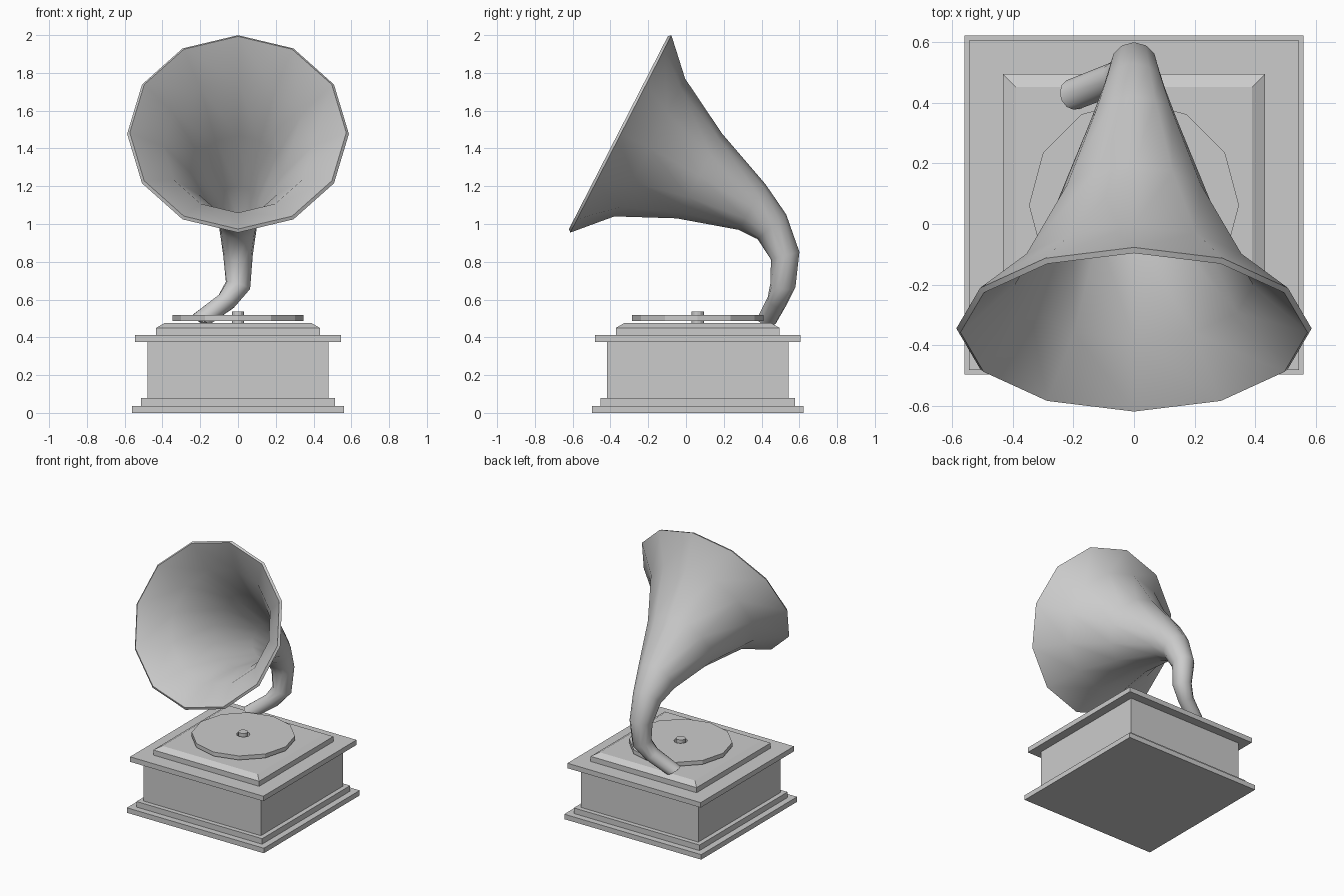
import bpy, bmesh
from math import cos, sin, tau
from mathutils import Vector

if "Cube" in bpy.data.objects:
    bpy.data.objects.remove(bpy.data.objects["Cube"])

CY = 0.062   # cabinet centre in y
SIDES = 12


def make_object(name, bm):
    mesh = bpy.data.meshes.new(name)
    bm.to_mesh(mesh)
    bm.free()
    ob = bpy.data.objects.new(name, mesh)
    bpy.context.collection.objects.link(ob)
    return ob


def skin(bm, rings, closed=False):
    """Bridge consecutive vertex rings with quads."""
    pairs = list(zip(rings, rings[1:]))
    if closed:
        pairs.append((rings[-1], rings[0]))
    for a, b in pairs:
        n = len(a)
        for j in range(n):
            k = (j + 1) % n
            bm.faces.new((a[j], a[k], b[k], b[j]))


def square_plate(name, profile):
    """Square block from (half width, z) steps."""
    bm = bmesh.new()
    rings = [[bm.verts.new((sx * h, CY + sy * h, z))
              for sx, sy in ((-1, -1), (1, -1), (1, 1), (-1, 1))]
             for h, z in profile]
    skin(bm, rings)
    bm.faces.new(rings[0][::-1])
    bm.faces.new(rings[-1])
    return make_object(name, bm)


def turned(name, profile, closed=False):
    """Turned part from (radius, z) steps around the spindle axis."""
    bm = bmesh.new()
    rings = [[bm.verts.new((r * cos(tau * j / SIDES), CY + r * sin(tau * j / SIDES), z))
              for j in range(SIDES)] for r, z in profile]
    skin(bm, rings, closed)
    if not closed:
        bm.faces.new(rings[0][::-1])
        bm.faces.new(rings[-1])
    bmesh.ops.recalc_face_normals(bm, faces=bm.faces)
    return make_object(name, bm)


# Cabinet: stacked mouldings, body and bevelled top
square_plate("base_plinth", [(0.56, 0), (0.56, 0.037)])
square_plate("base_step", [(0.514, 0.037), (0.514, 0.078)])
square_plate("cabinet_body", [(0.48, 0.078), (0.48, 0.375)])
square_plate("cabinet_lid", [(0.545, 0.375), (0.545, 0.412)])
square_plate("deck_plate", [(0.433, 0.412), (0.433, 0.45), (0.39, 0.475)])

# Record disc with centre hole, and its spindle
turned("record_disc", [(0.045, 0.487), (0.347, 0.487), (0.347, 0.517), (0.045, 0.517)], True)
turned("spindle", [(0.032, 0.47), (0.032, 0.536)])

# Horn and tone arm: centre, direction and radius of each ring, mouth first
sections = [
    ((0, -0.345, 1.477), (0, 0.89, -0.456), 0.587),
    ((0, -0.192, 1.405), (0, 0.73, -0.375), 0.41),
    ((0, 0.07, 1.255), (0, 0.45, -0.24), 0.255),
    ((0, 0.35, 1.09), (0, 0.24, -0.14), 0.14),
    ((0, 0.455, 0.985), (0, 0.13, -0.15), 0.10),
    ((0, 0.525, 0.832), (0, 0.04, -0.15), 0.078),
    ((0, 0.513, 0.675), (-0.04, -0.02, -0.13), 0.067),
    ((-0.06, 0.482, 0.592), (-0.07, -0.04, -0.09), 0.054),
    ((-0.2, 0.428, 0.49), (-0.5, -0.2, -0.85), 0.052),
]
bm = bmesh.new()
rings = []
for centre, direction, radius in sections:
    t = Vector(direction).normalized()
    v = (Vector((1, 0, 0)) - t * t.x).normalized()
    u = v.cross(t)
    rings.append([bm.verts.new(Vector(centre) + radius * (u * cos(tau * j / SIDES) + v * sin(tau * j / SIDES)))
                  for j in range(SIDES)])
skin(bm, rings)
horn = make_object("horn", bm)

# Sheet thickness on the inside, then smooth shading with a crisp rim
wall = horn.modifiers.new("wall", 'SOLIDIFY')
wall.thickness = 0.02
wall.offset = -1
bpy.context.view_layer.objects.active = horn
horn.select_set(True)
bpy.ops.object.modifier_apply(modifier="wall")
bpy.ops.object.shade_smooth_by_angle(angle=0.8)
